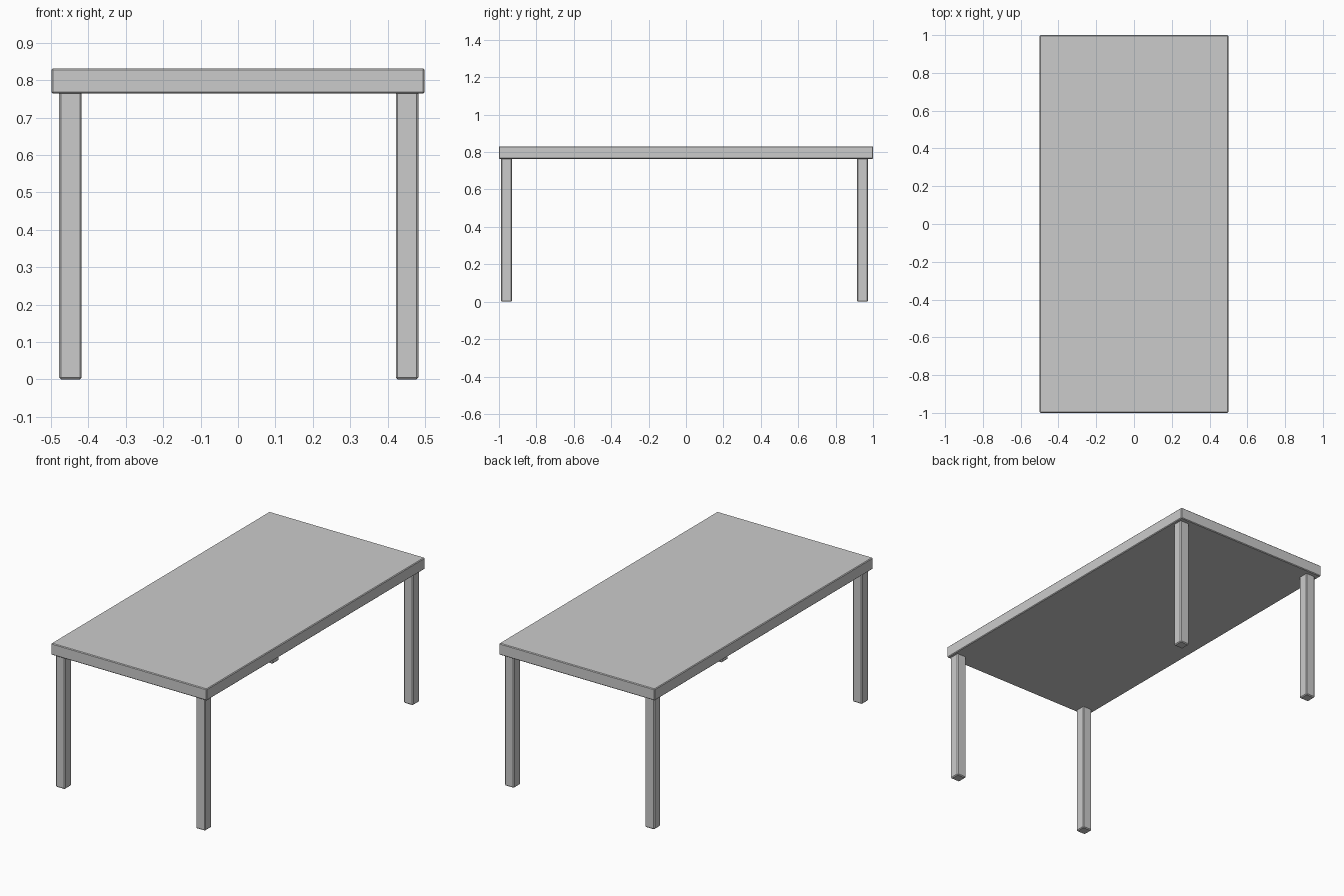
import bpy

if "Cube" in bpy.data.objects:
    bpy.data.objects.remove(bpy.data.objects["Cube"])


def box(name, x, y, z, bevel):
    """Chamfered box from (min, max) extents on each axis."""
    spans = (x, y, z)
    bpy.ops.mesh.primitive_cube_add(size=1, location=[(a + b) / 2 for a, b in spans])
    ob = bpy.context.object
    ob.name = name
    ob.scale = [b - a for a, b in spans]
    bpy.ops.object.transform_apply(location=False, rotation=False, scale=True)
    mod = ob.modifiers.new("Chamfer", 'BEVEL')
    mod.width = bevel
    mod.segments = 1
    return ob


# Table top
box("table_top", (-0.499, 0.499), (-1.0, 1.0), (0.764, 0.831), 0.004)

# Four square legs, set in slightly unevenly from the edges
for side, x in (("left", (-0.478, -0.418)), ("right", (0.422, 0.482))):
    for end, y in (("front", (-0.99, -0.93)), ("back", (0.914, 0.974))):
        box(f"{end}_{side}_leg", x, y, (0.0, 0.77), 0.005)
